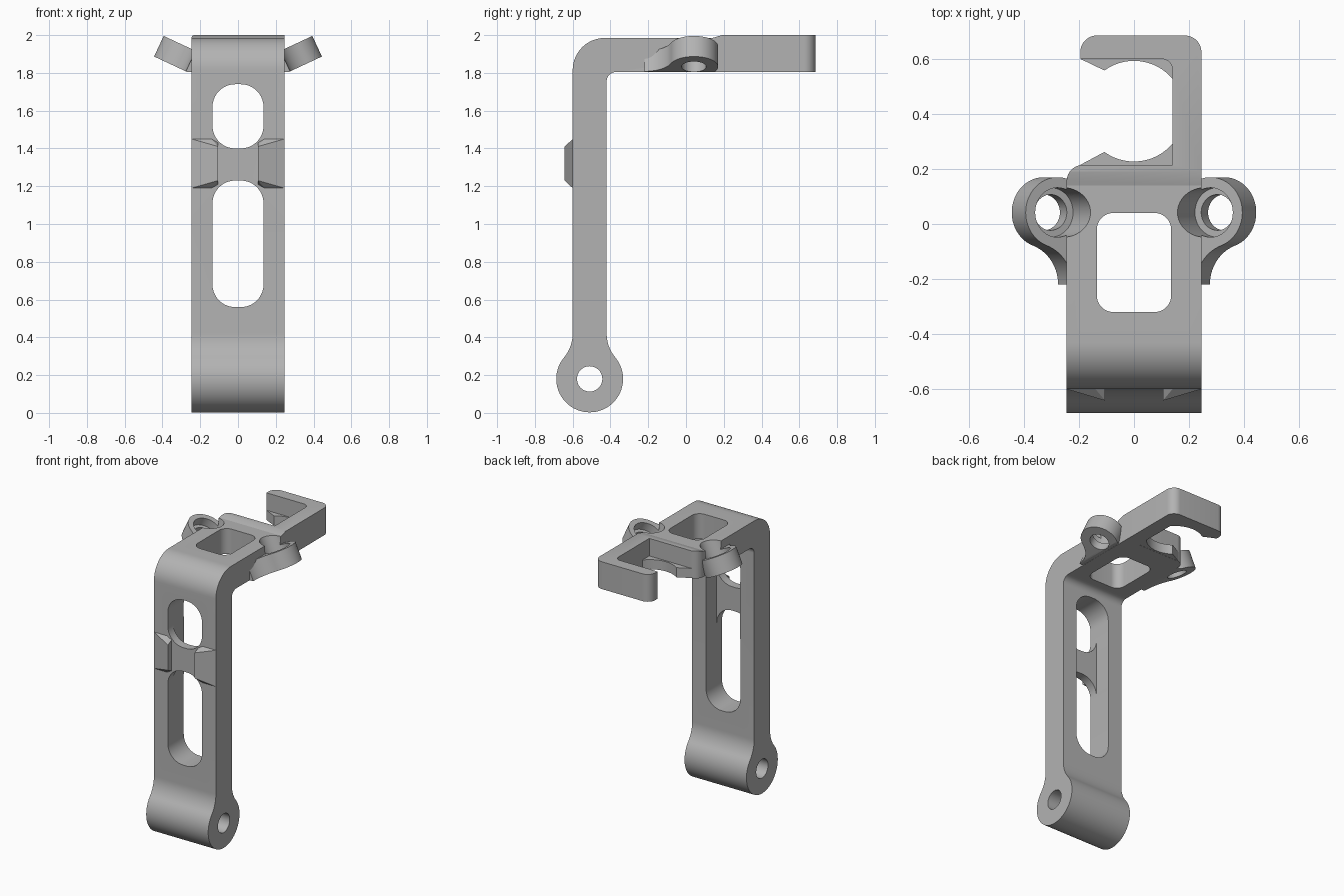
import bpy, bmesh
from math import radians, sin, cos, pi
from mathutils import Matrix, Vector

cube = bpy.data.objects.get("Cube")
if cube:
    bpy.data.objects.remove(cube, do_unlink=True)

GREY = (0.45, 0.45, 0.45, 1.0)
grey = bpy.data.materials.new("plain_grey")
grey.use_nodes = True
grey.diffuse_color = GREY
grey.node_tree.nodes["Principled BSDF"].inputs["Base Color"].default_value = GREY


def arc(cx, cy, r, a0, a1, n=24):
    """Points along an arc, angles in degrees."""
    angles = [radians(a0 + (a1 - a0) * i / n) for i in range(n + 1)]
    return [(cx + r * cos(a), cy + r * sin(a)) for a in angles]


def rounded(corners, n=10):
    """Outline from (x, y, radius) corners, each one filleted by its radius."""
    out = []
    for i, (x, y, r) in enumerate(corners):
        p = Vector((x, y))
        if r == 0:
            out.append((x, y))
            continue
        d0 = (Vector(corners[i - 1][:2]) - p).normalized()
        d1 = (Vector(corners[(i + 1) % len(corners)][:2]) - p).normalized()
        half = d0.angle(d1) / 2
        centre = p + (d0 + d1).normalized() * (r / sin(half))
        v0 = p + d0 * (r / (sin(half) / cos(half))) - centre
        v1 = p + d1 * (r / (sin(half) / cos(half))) - centre
        total = pi - 2 * half
        for k in range(n + 1):
            t = k / n
            v = (v0 * sin((1 - t) * total) + v1 * sin(t * total)) / sin(total)
            out.append(tuple(centre + v))
    return out


def round_rect(x, lo, hi, r):
    return rounded([(-x, lo, r), (x, lo, r), (x, hi, r), (-x, hi, r)])


PLACE = {"X": lambda a, b, t: (t, a, b),
         "Y": lambda a, b, t: (a, t, b),
         "Z": lambda a, b, t: (a, b, t)}


def finish(name, bm):
    bmesh.ops.recalc_face_normals(bm, faces=bm.faces)
    mesh = bpy.data.meshes.new(name)
    bm.to_mesh(mesh)
    bm.free()
    mesh.materials.append(grey)
    ob = bpy.data.objects.new(name, mesh)
    bpy.context.collection.objects.link(ob)
    return ob


def prism(name, pts, axis, lo, hi, matrix=None):
    """Extrude a 2D outline along an axis."""
    bm = bmesh.new()
    rings = [[bm.verts.new(PLACE[axis](a, b, t)) for a, b in pts] for t in (lo, hi)]
    for ring in rings:
        bm.faces.new(ring)
    for i in range(len(pts)):
        j = (i + 1) % len(pts)
        bm.faces.new((rings[0][i], rings[0][j], rings[1][j], rings[1][i]))
    if matrix:
        bm.transform(matrix)
    return finish(name, bm)


def boolean(ob, tool, mode="DIFFERENCE", keep=False):
    mod = ob.modifiers.new("cut", "BOOLEAN")
    mod.object, mod.operation, mod.solver = tool, mode, "EXACT"
    bpy.context.view_layer.objects.active = ob
    bpy.ops.object.modifier_apply(modifier=mod.name)
    if not keep:
        bpy.data.objects.remove(tool, do_unlink=True)


W = 0.245                    # half width of the strap
BASE, TOP = 1.805, 1.985     # underside and top of the arm

# Bent strap with a round pivot foot
side = arc(-0.51, 0.18, 0.177, 140.2, 399.8, 48)
side += arc(-0.222, 0.42, 0.198, 219.8, 180, 10)[1:]
side += rounded([(-0.42, 1.0, 0), (-0.42, BASE, 0.05), (0.14, BASE, 0),
                 (0.14, TOP, 0), (-0.6, TOP, 0.17), (-0.6, 1.0, 0)], 16)
side += arc(-0.798, 0.42, 0.198, 0, -39.8, 10)[:-1]
strap = prism("bent_strap", side, "X", -W, W)

# Pivot hole, long rear pocket, two front slots and the arm window
boolean(strap, prism("cutter", arc(-0.51, 0.18, 0.067, 0, 352.5, 47), "X", -1, 1))
boolean(strap, prism("cutter", round_rect(0.135, 0.56, 1.74, 0.12), "Y", -0.54, -0.3))
for lo, hi in ((0.56, 1.23), (1.40, 1.74)):
    boolean(strap, prism("cutter", round_rect(0.1351, lo, hi, 0.12), "Y", -0.8, -0.3))
boolean(strap, prism("cutter", round_rect(0.135, -0.32, 0.04, 0.06), "Z", 1.7, 2.1))

# Tilted ears with counterbored holes
ear_plan = arc(0, 0, 0.128, -70.9, 180, 40) + [(-0.1, -0.262)]
ear_plan += arc(0.091, -0.262, 0.149, 180, 109.1, 14)[:-1]
parts = [strap]
for label, s in (("left", 1), ("right", -1)):
    tilt = (Matrix.Scale(s, 4, (1, 0, 0)) @ Matrix.Translation((0.303, 0.042, 1.887))
            @ Matrix.Rotation(radians(-25), 4, "Y"))
    ear = prism(label + "_ear", ear_plan, "Z", -0.06, 0.06, tilt)
    boolean(ear, prism("clip", [(-1, -1), (1, -1), (1, 1), (-1, 1)], "Z", BASE + 0.001, 2),
            "INTERSECT")
    for r, lo in ((0.065, -0.25), (0.09, 0.0)):
        drill = prism("cutter", arc(0, 0, r, 0, 352.5, 47), "Z", lo, 0.25, tilt)
        boolean(ear, drill, keep=True)
        boolean(strap, drill)
    parts.append(ear)

# Open hook at the back end of the arm
hook_plan = rounded([(-W, 0.14, 0), (W, 0.14, 0), (W, 0.685, 0.06), (-0.195, 0.685, 0.06),
                     (-0.195, 0.6, 0), (0.14, 0.6, 0.04), (0.14, 0.215, 0), (-W, 0.215, 0.06)])
hook = prism("hook", hook_plan, "Z", BASE, 2.0)
bm = bmesh.new()
bm.from_mesh(hook.data)
bmesh.ops.bisect_plane(bm, geom=bm.verts[:] + bm.edges[:] + bm.faces[:],
                       plane_co=(0, 0.19, 0), plane_no=(0, 1, 0))
for v in bm.verts:
    if v.co.z > 1.9 and v.co.y < 0.19:
        v.co.z = TOP + (2.0 - TOP) * (v.co.y - 0.14) / 0.05
bm.to_mesh(hook.data)
bm.free()
parts.append(hook)

# Low lip inside the hook with a round seat
seat = [(min(x, 0.145), y) for x, y in arc(0, 0.41, 0.183, -126, 126, 40)]
lip_plan = [(-0.195, 0.2), (-0.195, 0.215)] + seat
lip_plan += [(-0.195, 0.6), (-0.195, 0.61), (0.2, 0.61), (0.2, 0.2)]
parts.append(prism("hook_lip", lip_plan, "Z", BASE + 0.001, 1.875))

# Wedge cleats on the front
for label, s in (("left", 1), ("right", -1)):
    bm = bmesh.new()
    for m in (-1, 1):
        for x, y, h in ((W, -0.6, 0.13), (W, -0.59, 0.13), (0.14, -0.59, 0.13),
                        (0.14, -0.6, 0.13), (0.105, -0.59, 0.11), (0.105, -0.6, 0.11),
                        (0.105, -0.642, 0.09)):
            bm.verts.new((s * x, y, 1.32 + m * h))
    bmesh.ops.convex_hull(bm, input=bm.verts)
    bmesh.ops.dissolve_limit(bm, angle_limit=0.01, verts=bm.verts, edges=bm.edges)
    finish(label + "_cleat", bm)

# Smooth shading with sharp edges kept
bpy.ops.object.select_all(action="DESELECT")
for ob in parts:
    ob.select_set(True)
bpy.context.view_layer.objects.active = strap
bpy.ops.object.shade_smooth_by_angle(angle=radians(30))
